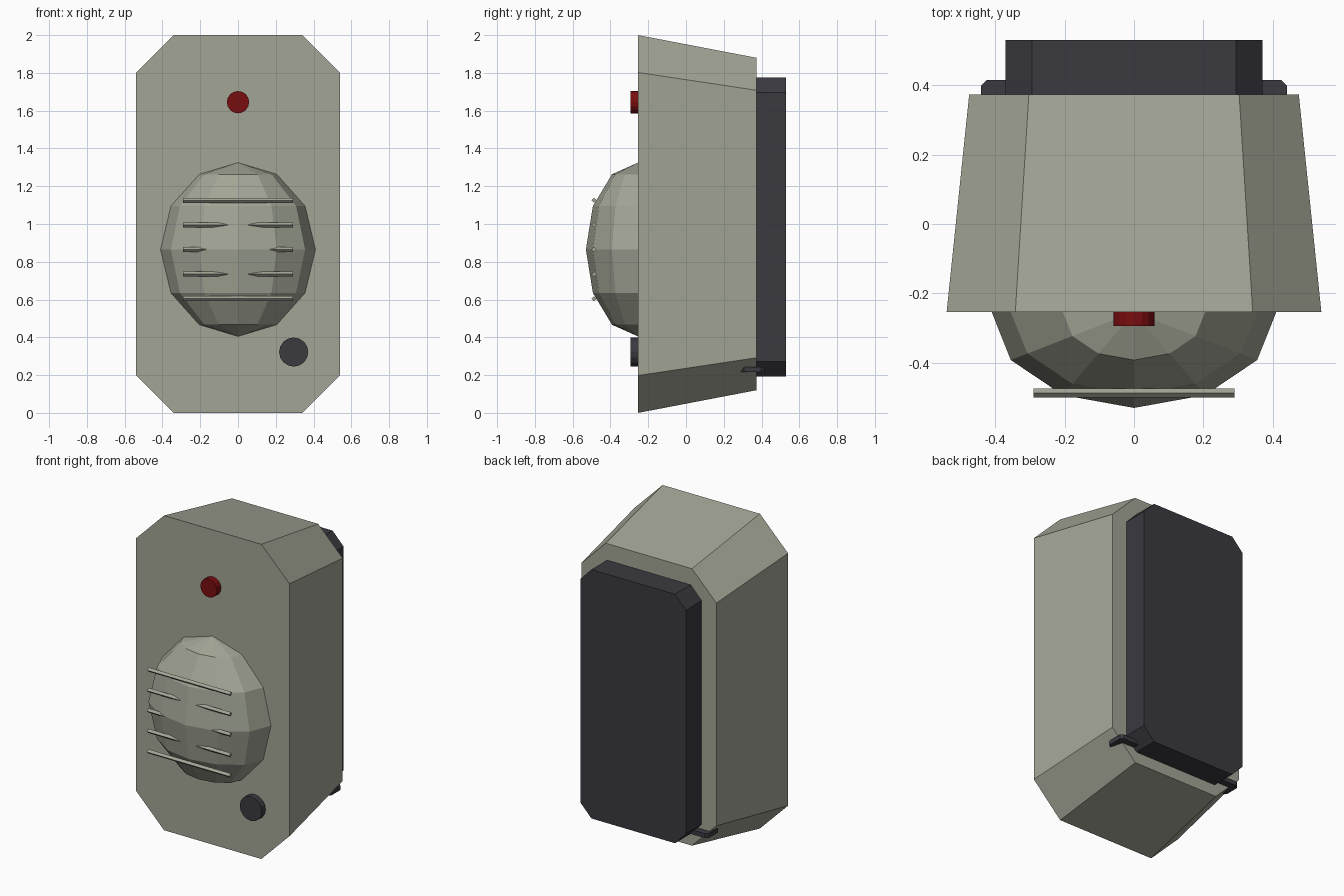
import bpy, bmesh, math
from mathutils import Matrix

if "Cube" in bpy.data.objects:
    bpy.data.objects.remove(bpy.data.objects["Cube"])


def material(name, rgb):
    m = bpy.data.materials.new(name)
    m.diffuse_color = (*rgb, 1)
    m.use_nodes = True
    m.node_tree.nodes["Principled BSDF"].inputs["Base Color"].default_value = m.diffuse_color
    return m


GREY = material("grey green plastic", (0.36, 0.375, 0.30))
DARK = material("dark plastic", (0.043, 0.041, 0.051))
RED = material("red", (0.19, 0.004, 0.005))


def add_object(name, bm, mat):
    bmesh.ops.recalc_face_normals(bm, faces=bm.faces[:])
    me = bpy.data.meshes.new(name)
    bm.to_mesh(me)
    bm.free()
    me.materials.append(mat)
    ob = bpy.data.objects.new(name, me)
    bpy.context.collection.objects.link(ob)
    return ob


def octagon(hx, hy, cx, cy):
    """Chamfered rectangle: half sizes, then the chamfer along each axis."""
    return [(hx, cy - hy), (hx, hy - cy), (hx - cx, hy), (cx - hx, hy),
            (-hx, hy - cy), (-hx, cy - hy), (cx - hx, -hy), (hx - cx, -hy)]


def loft(name, first, last, mat):
    """Closed solid between two matching outlines of 3D points."""
    bm = bmesh.new()
    a = [bm.verts.new(p) for p in first]
    b = [bm.verts.new(p) for p in last]
    n = len(a)
    bm.faces.new(a)
    bm.faces.new(b[::-1])
    for i in range(n):
        j = (i + 1) % n
        bm.faces.new((a[i], b[i], b[j], a[j]))
    return add_object(name, bm, mat)


def upright(outline, y, z):
    return [(px, y, z + pz) for px, pz in outline]


def cylinder(name, loc, radius, depth, sides, axis, mat):
    bm = bmesh.new()
    turn = Matrix.Rotation(math.pi / 2, 4, axis)
    bmesh.ops.create_cone(bm, cap_ends=True, segments=sides, radius1=radius,
                          radius2=radius, depth=depth,
                          matrix=Matrix.Translation(loc) @ turn)
    return add_object(name, bm, mat)


FRONT, BACK = -0.254, 0.373

# Tapered housing
loft("housing", upright(octagon(0.54, 1.0, 0.198, 0.198), FRONT, 1.0),
     upright(octagon(0.475, 0.88, 0.172, 0.172), BACK, 1.0), GREY)

# Rear cover and the flat clip that sticks out beneath its sides
cover = octagon(0.371, 0.791, 0.077, 0.08)
loft("rear_cover", upright(cover, BACK - 0.02, 0.984), upright(cover, 0.53, 0.984), DARK)
clip = octagon(0.441, 0.0625, 0.017, 0.017)
loft("clip", [(x, y + 0.3525, 0.216) for x, y in clip],
     [(x, y + 0.3525, 0.244) for x, y in clip], DARK)

# Faceted speaker dome, half sunk in the front
bm = bmesh.new()
bmesh.ops.create_uvsphere(bm, u_segments=12, v_segments=6, radius=1.0)
bm.transform(Matrix.Translation((0, FRONT, 0.865)) @ Matrix.Diagonal((0.41, 0.276, 0.46, 1)))
add_object("speaker_dome", bm, GREY)

# Thin grille bars across the dome
for i in range(5):
    cylinder(f"grille_bar_{i + 1}", (0, -0.487, 0.605 + 0.13 * i), 0.0135, 0.58, 4, 'Y', GREY)

# Round controls on the front
cylinder("indicator_light", (0, FRONT - 0.01, 1.645), 0.059, 0.06, 16, 'X', RED)
cylinder("knob", (0.295, FRONT - 0.01, 0.322), 0.077, 0.06, 16, 'X', DARK)
